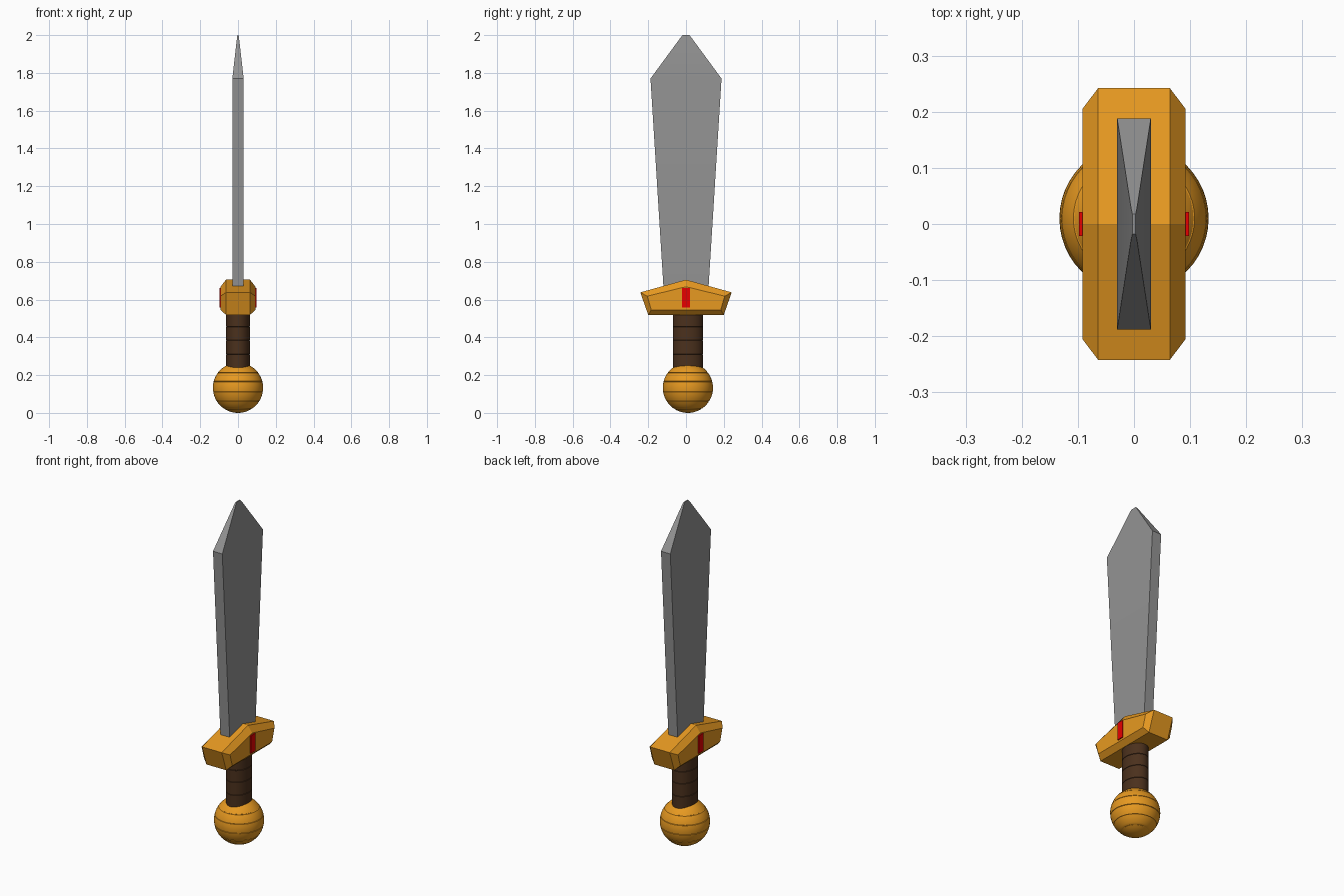
import bpy
import math

if "Cube" in bpy.data.objects:
    bpy.data.objects.remove(bpy.data.objects["Cube"])


def material(name, rgb):
    m = bpy.data.materials.new(name)
    m.diffuse_color = (*rgb, 1)
    m.use_nodes = True
    m.node_tree.nodes["Principled BSDF"].inputs["Base Color"].default_value = m.diffuse_color
    return m


STEEL = material("dark_steel", (0.29, 0.29, 0.29))
GOLD = material("gold", (0.8, 0.32, 0.015))
BROWN = material("brown_leather", (0.07, 0.03, 0.012))
RED = material("red", (0.8, 0.0, 0.0))


def loft(name, rings, mat=None, smooth=False):
    """Skin a stack of equal-length point rings and cap both ends."""
    n = len(rings[0])
    verts = [p for ring in rings for p in ring]
    faces = [(r * n + i, r * n + (i + 1) % n, (r + 1) * n + (i + 1) % n, (r + 1) * n + i)
             for r in range(len(rings) - 1) for i in range(n)]
    faces.append(tuple(reversed(range(n))))
    faces.append(tuple(range(len(verts) - n, len(verts))))
    mesh = bpy.data.meshes.new(name)
    mesh.from_pydata(verts, [], faces)
    obj = bpy.data.objects.new(name, mesh)
    bpy.context.collection.objects.link(obj)
    if mat:
        mesh.materials.append(mat)
    bpy.ops.object.select_all(action='DESELECT')
    obj.select_set(True)
    bpy.context.view_layer.objects.active = obj
    bpy.ops.object.mode_set(mode='EDIT')
    bpy.ops.mesh.select_all(action='SELECT')
    bpy.ops.mesh.normals_make_consistent(inside=False)
    bpy.ops.object.mode_set(mode='OBJECT')
    if smooth:
        bpy.ops.object.shade_smooth_by_angle(angle=math.radians(30))
    return obj


def ellipse(rx, ry, z, y0=0.01, n=48):
    return [(rx * math.cos(2 * math.pi * i / n), y0 + ry * math.sin(2 * math.pi * i / n), z)
            for i in range(n)]


def rectangle(x, y, z):
    return [(-x, -y, z), (x, -y, z), (x, y, z), (-x, y, z)]


def grooved(radius_at, z0, z1, grooves, steps, depth=0.003, half=0.0015):
    """Radius/height profile with narrow grooves cut at the given heights."""
    pts = [(radius_at(z), z) for z in (z0 + (z1 - z0) * (1 - math.cos(math.pi * i / steps)) / 2
                                       for i in range(steps + 1))
           if all(abs(z - g) > half * 2 for g in grooves)]
    for g in grooves:
        pts += [(radius_at(g - half), g - half), (radius_at(g) - depth, g),
                (radius_at(g + half), g + half)]
    return sorted(pts, key=lambda p: p[1])


# Blade: flat slab widening upward, then a wedge tip
loft("blade", [rectangle(*s) for s in
               [(0.03, 0.114, 0.58), (0.03, 0.188, 1.77),
                (0.0055, 0.03, 1.985), (0.003, 0.018, 2.0)]], STEEL, True)

# Guard: peaked bar with chamfered faces
outer = [(-0.2, 0.519), (0.2, 0.519), (0.242, 0.638), (0, 0.705), (-0.242, 0.638)]
inner = [(-0.184, 0.546), (0.184, 0.546), (0.205, 0.618), (0, 0.668), (-0.205, 0.618)]
loft("guard", [[(x, y, z) for y, z in prof] for x, prof in
               [(-0.092, inner), (-0.064, outer), (0.064, outer), (0.092, inner)]], GOLD)

# Red inlays on both guard faces
for side, label in ((-1, "left"), (1, "right")):
    loft("inlay_" + label, [[(side * x, y, z) for y, z in
                             [(-0.021, 0.557), (0.021, 0.557), (0.021, 0.66), (-0.021, 0.66)]]
                            for x in (0.08, 0.098)], RED)

# Grip: oval wrapped handle
loft("grip", [ellipse(r, r + 0.017, z) for r, z in
              grooved(lambda z: 0.063, 0.23, 0.54, (0.31, 0.385, 0.455), 6)], BROWN, True)

# Pommel: ball with engraved bands
R = 0.133
loft("pommel", [ellipse(r, r, z) for r, z in
                grooved(lambda z: math.sqrt(max(R * R - (z - R) ** 2, 1e-6)), 0, 2 * R,
                        (0.022, 0.062, 0.113, 0.166, 0.212), 28)], GOLD, True)
